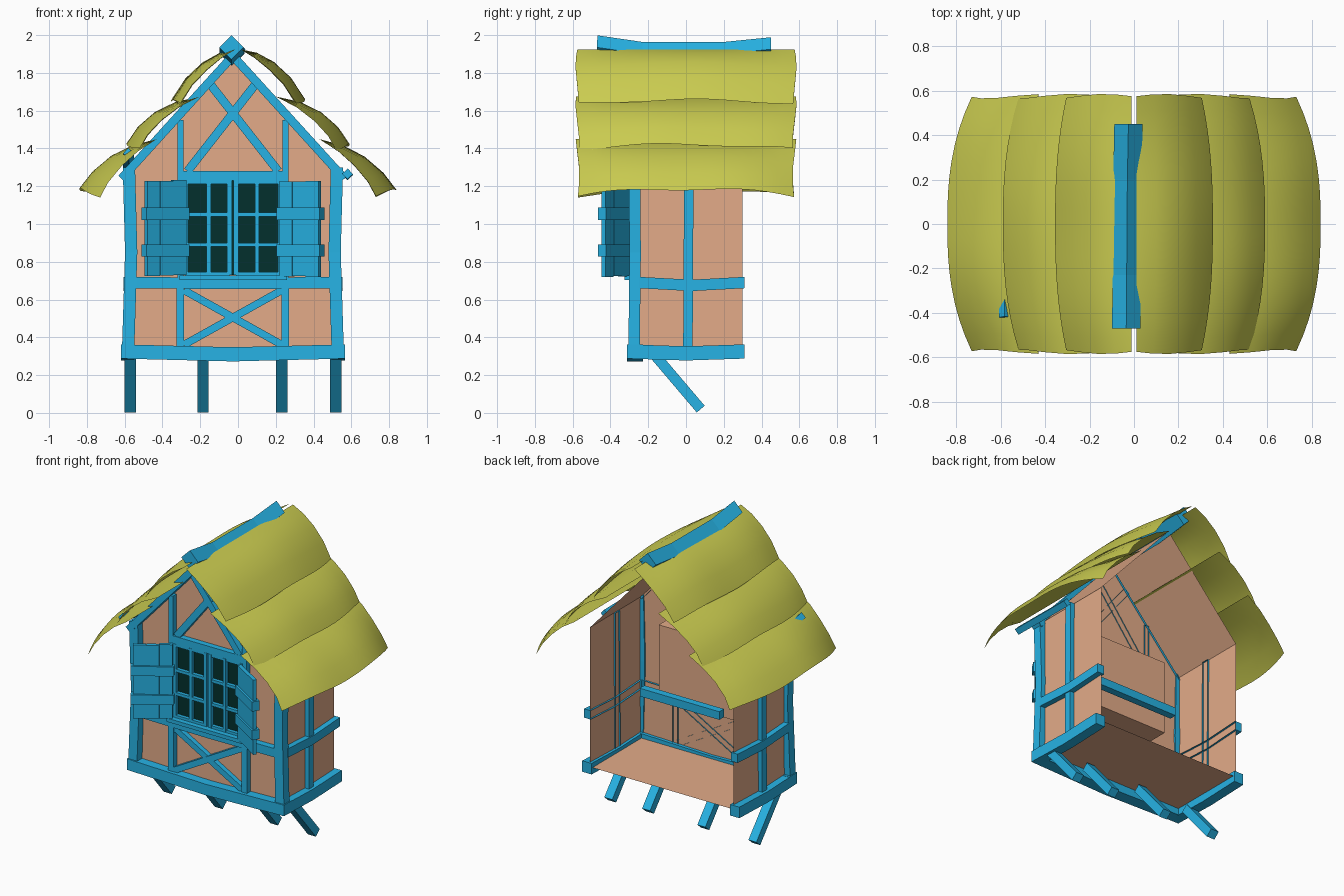
import bpy, bmesh, math, random
from mathutils import Vector

random.seed(4)
if "Cube" in bpy.data.objects:
    bpy.data.objects.remove(bpy.data.objects["Cube"])


def material(name, rgb):
    m = bpy.data.materials.new(name)
    m.use_nodes = True
    m.diffuse_color = (*rgb, 1)
    m.node_tree.nodes["Principled BSDF"].inputs["Base Color"].default_value = (*rgb, 1)
    return m


TIMBER = material("blue timber", (0.02, 0.45, 0.78))
PLASTER = material("warm plaster", (0.77, 0.41, 0.25))
THATCH = material("olive thatch", (0.59, 0.60, 0.08))
GLASS = material("dark glass", (0.001, 0.03, 0.027))

MID = -0.027          # middle of the facade
FRONT = -0.25         # plane of the front wall
BACK = 0.30
SIDES = {"left": 1, "right": -1}


def finish(name, bm, mat):
    bmesh.ops.recalc_face_normals(bm, faces=bm.faces)
    mesh = bpy.data.meshes.new(name)
    bm.to_mesh(mesh)
    bm.free()
    mesh.materials.append(mat)
    ob = bpy.data.objects.new(name, mesh)
    bpy.context.collection.objects.link(ob)
    return ob


def beam(name, path, width, depth, facing=(0, -1, 0), mat=TIMBER, backless=False):
    """Rectangular bar along a path; depth is measured along facing."""
    pts = [Vector(p) for p in path]
    along = (pts[-1] - pts[0]).normalized()
    n = Vector(facing)
    n = (n - along * n.dot(along)).normalized()
    side = along.cross(n)
    bm = bmesh.new()
    rings = [[bm.verts.new(p + side * a * width / 2 + n * b * depth / 2)
              for a, b in ((-1, -1), (1, -1), (1, 1), (-1, 1))] for p in pts]
    for r, s in zip(rings, rings[1:]):
        for i in range(1 if backless else 0, 4):
            j = (i + 1) % 4
            bm.faces.new((r[i], r[j], s[j], s[i]))
    bm.faces.new(rings[0])
    bm.faces.new(rings[-1])
    return finish(name, bm, mat)


def facade(name, a, b, width, depth=0.05, y=FRONT - 0.015):
    """Bar on the front wall between two (x, z) points, open towards the room."""
    return beam(name, [(a[0], y, a[1]), (b[0], y, b[1])], width, depth, backless=True)


# Plaster shell: gabled front, side walls, floor and roof slopes, open at the back
outline = [(-0.57, 0.33), (0.515, 0.33), (0.515, 1.28), (MID, 1.88), (-0.57, 1.28)]
bm = bmesh.new()
near = [bm.verts.new((x, FRONT, z)) for x, z in outline]
far = [bm.verts.new((x, BACK, z)) for x, z in outline]
bm.faces.new(near)
for i in range(5):
    j = (i + 1) % 5
    bm.faces.new((near[i], near[j], far[j], far[i]))
finish("plaster_shell", bm, PLASTER)

# Window recess that projects into the room, with a rail behind it
beam("window_recess", [(MID, -0.165, 0.72), (MID, -0.165, 1.22)], 0.58, 0.165, mat=PLASTER)
beam("inner_rail", [(-0.29, 0.03, 0.80), (0.31, 0.03, 0.80)], 0.055, 0.05)

# Sill and rail of the facade
beam("front_sill", [(-0.62, -0.27, 0.325), (MID, -0.27, 0.31), (0.565, -0.27, 0.325)], 0.075, 0.085)
beam("front_rail", [(-0.56, -0.265, 0.69), (MID, -0.265, 0.685), (0.5, -0.265, 0.69)], 0.06, 0.06,
     backless=True)
facade("window_ledge", (-0.31, 0.715), (0.26, 0.715), 0.025, 0.08, -0.285)

for label, s in SIDES.items():
    wall = MID + s * 0.5425
    out = (s, 0, 0)
    # Side framing
    beam(label + "_corner_post",
         [(wall + s * 0.012, -0.275, 0.34), (wall - s * 0.004, -0.269, 0.85),
          (wall + s * 0.008, -0.273, 1.30)], 0.06, 0.065, out)
    beam(label + "_side_sill", [(wall + s * 0.015, -0.31, 0.325), (wall + s * 0.015, 0, 0.315),
                                (wall + s * 0.015, 0.31, 0.325)], 0.075, 0.07, out)
    beam(label + "_side_rail", [(wall + s * 0.012, -0.25, 0.69), (wall + s * 0.012, 0.03, 0.675),
                                (wall + s * 0.012, 0.31, 0.69)], 0.06, 0.05, out, backless=True)
    beam(label + "_side_post", [(wall + s * 0.01, 0.01, 0.34), (wall + s * 0.01, 0.015, 1.28)],
         0.05, 0.04, out, backless=True)
    # Facade framing
    x = MID + s * 0.278
    facade(label + "_lower_stud", (x, 0.35), (x, 0.67), 0.04)
    facade(label + "_upper_stud", (x, 0.70), (x, 1.55), 0.032)
    facade(label + "_lower_brace", (MID + s * 0.26, 0.65), (MID - s * 0.26, 0.36),
           0.04, 0.04 + 0.004 * s)
    facade(label + "_gable_brace", (MID + s * 0.24, 1.28), (MID - s * 0.12, 1.74),
           0.045, 0.045 + 0.004 * s)
    facade(label + "_rafter", (MID + s * 0.59, 1.24), (MID, 1.89), 0.045, 0.07, -0.27)
    # Short eave beam under the thatch
    front_z, back_z = (1.265, 1.26) if s > 0 else (1.375, 1.30)
    beam(label + "_eave_beam", [(s * 0.58, -0.42, front_z), (s * 0.58, 0.05, back_z)], 0.04, 0.04,
         (s, 0, 0.9))

facade("collar_beam", (-0.30, 1.255), (0.25, 1.255), 0.052)

# Ridge beam, turned on edge and sagging
beam("ridge_beam", [(-0.035, -0.47, 1.935), (-0.033, -0.23, 1.90),
                    (-0.03, 0.2, 1.90), (-0.025, 0.45, 1.925)], 0.09, 0.09, (1, 0, 1))

# Raking struts under the floor
for i, x in enumerate((-0.57, -0.185, 0.232, 0.517)):
    beam("strut_%d" % (i + 1), [(x, -0.16, 0.30), (x, 0.078, 0.02)], 0.06, 0.055, (0, 1, 1))

# Window: glass, casing and two sashes of six panes
beam("window_glass", [(MID, -0.262, 0.73), (MID, -0.262, 1.23)], 0.52, 0.008, mat=GLASS)
for label, s in SIDES.items():
    inner, outer = MID + s * 0.017, MID + s * 0.25
    for part, x, w in (("inner_stile", inner, 0.026), ("outer_stile", outer, 0.025),
                       ("glazing_bar", MID + s * 0.128, 0.022)):
        facade(label + "_" + part, (x, 0.73), (x, 1.23), w, 0.035, -0.275)
    for k, z in enumerate((0.735, 0.89, 1.05, 1.222)):
        facade(label + "_cross_bar_%d" % k, (inner, z), (outer, z), 0.02, 0.03, -0.275)

# Shutters: three planks and two straps each, swung half open
for label, s in SIDES.items():
    hinge = Vector((MID + s * 0.25, -0.305, 0))
    swing = Vector((s * 0.845, -0.53, 0))
    normal = Vector((s * 0.53, 0.845, 0))
    for k in range(3):
        c = hinge + swing * (0.042 + 0.083 * k)
        low, high = 0.725 + random.uniform(-0.006, 0.006), 1.23 + random.uniform(-0.006, 0.006)
        beam("%s_shutter_plank_%d" % (label, k), [c + Vector((0, 0, low)), c + Vector((0, 0, high))],
             0.081, 0.025, normal)
    for k, z in enumerate((0.86, 1.055)):
        up = Vector((0, 0, z))
        beam("%s_shutter_strap_%d" % (label, k),
             [hinge - swing * 0.008 + up, hinge + swing * 0.262 + up], 0.065, 0.05, normal)

# Thatch: three overlapping curved sheets on each slope (profile, corner pull)
LAYERS = [
    ("upper", [(0.012, 1.925), (0.10, 1.905), (0.19, 1.855), (0.28, 1.77), (0.355, 1.655)], 0.05),
    ("middle", [(0.20, 1.675), (0.33, 1.645), (0.44, 1.59), (0.53, 1.51), (0.59, 1.42)], 0.07),
    ("lower", [(0.43, 1.45), (0.56, 1.415), (0.67, 1.36), (0.77, 1.275), (0.84, 1.185)], 0.11),
]
ROWS = 16
for label, s in SIDES.items():
    for tier, (name, profile, pull) in enumerate(LAYERS):
        bm = bmesh.new()
        grid = []
        for r in range(ROWS + 1):
            v = 2 * r / ROWS - 1
            f = abs(v) ** 2.5
            row = []
            for c, (x, z) in enumerate(profile):
                t = c / (len(profile) - 1)
                wave = 0.007 * math.sin(5 * v + 2 * tier + s) * t
                drop = f * (0.35 * pull * t + 0.03 * math.sin(math.pi * t))
                y = v * (0.575 + 0.01 * math.sin(4 * t + tier))
                row.append(bm.verts.new((s * (x - pull * f * t), y, z - drop + wave)))
            grid.append(row)
        for a, b in zip(grid, grid[1:]):
            for c in range(len(profile) - 1):
                bm.faces.new((a[c], a[c + 1], b[c + 1], b[c]))
        sheet = finish("%s_%s_thatch" % (label, name), bm, THATCH)
        for p in sheet.data.polygons:
            p.use_smooth = True
        # Keep the weather side as the outer face
        if sheet.data.polygons[0].normal.z < 0:
            sheet.data.flip_normals()
